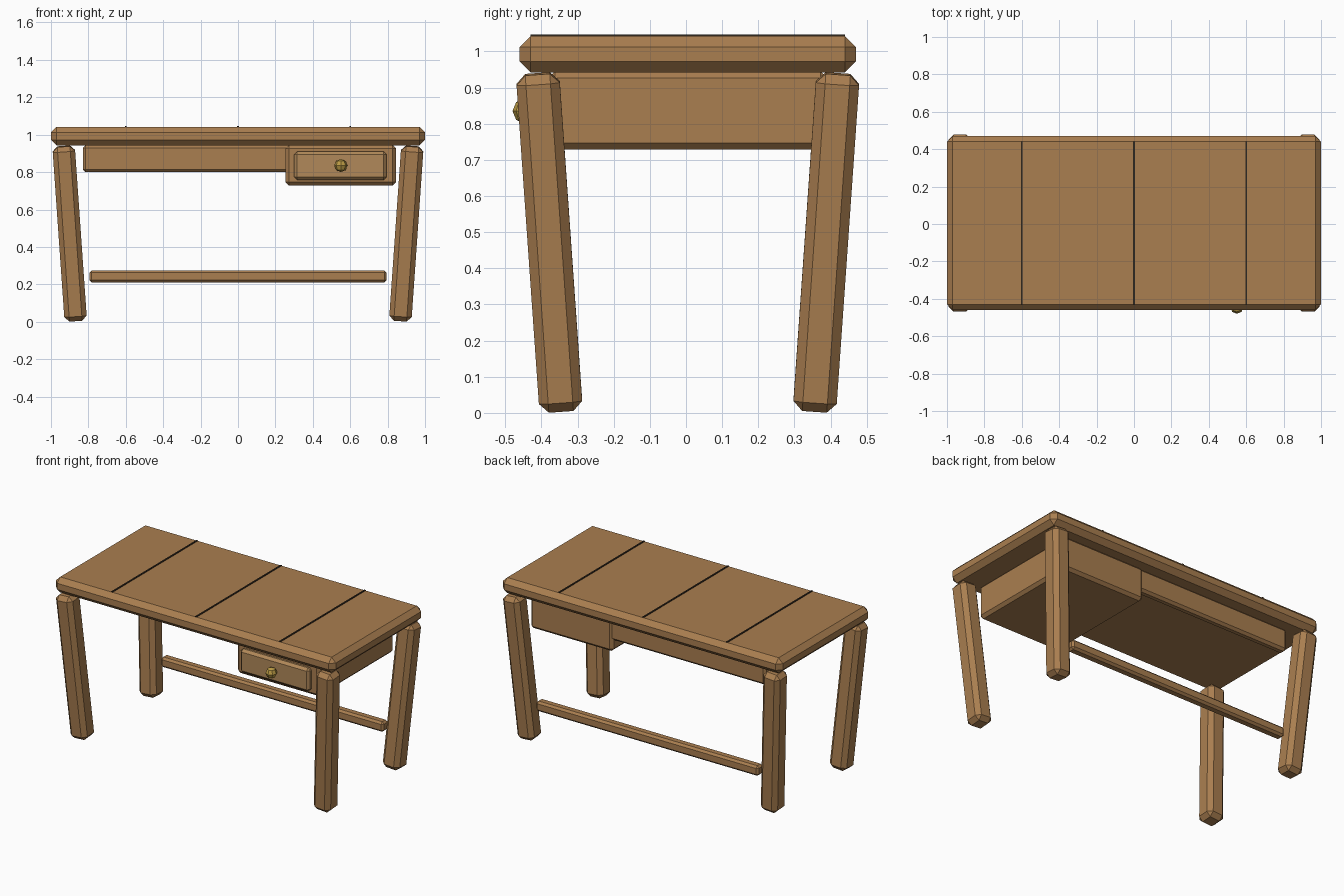
import bpy, math

if "Cube" in bpy.data.objects:
    bpy.data.objects.remove(bpy.data.objects["Cube"])

YC = 0.005  # centre line of the table body


def material(name, rgb):
    m = bpy.data.materials.new(name)
    m.diffuse_color = (*rgb, 1)
    m.use_nodes = True
    m.node_tree.nodes["Principled BSDF"].inputs["Base Color"].default_value = m.diffuse_color
    return m


WOOD = material("wood", (0.40, 0.21, 0.08))
LIGHT = material("drawer_wood", (0.44, 0.25, 0.10))
DARK = material("seam_dark", (0.03, 0.02, 0.012))
BRASS = material("brass", (0.50, 0.33, 0.06))


def block(name, lo, hi, chamfer, mat, rot=(0, 0, 0)):
    """Chamfered box between two corners, optionally tilted about its centre."""
    bpy.ops.mesh.primitive_cube_add(size=1)
    ob = bpy.context.object
    ob.name = name
    size = [b - a for a, b in zip(lo, hi)]
    for v in ob.data.vertices:
        v.co = [c * s for c, s in zip(v.co, size)]
    ob.location = [(a + b) / 2 for a, b in zip(lo, hi)]
    ob.rotation_euler = rot
    if chamfer:
        mod = ob.modifiers.new("chamfer", "BEVEL")
        mod.width = chamfer
        mod.segments = 1
    ob.data.materials.append(mat)
    return ob


# Top with dark plank seams
block("table_top", (-1, YC - 0.465, 0.942), (1, YC + 0.465, 1.042), 0.03, WOOD)
for i, x in enumerate((-0.6, 0, 0.6)):
    block(f"plank_seam_{i + 1}", (x - 0.005, YC - 0.435, 1.036),
          (x + 0.005, YC + 0.435, 1.046), 0, DARK)

# Four legs, leaning inwards towards the floor
tilt = math.radians(4)
for sx, side in ((-1, "left"), (1, "right")):
    for sy, end in ((-1, "front"), (1, "back")):
        cx, cy = sx * 0.90, YC + sy * 0.383
        block(f"{end}_{side}_leg", (cx - 0.06, cy - 0.06, 0.003),
              (cx + 0.06, cy + 0.06, 0.94), 0.026, WOOD,
              (-sy * tilt, sx * tilt, 0))

# Rear apron and stretcher
block("back_apron", (-0.83, 0.325, 0.80), (0.83, 0.38, 0.945), 0.015, WOOD)
block("back_stretcher", (-0.795, 0.342, 0.21), (0.795, 0.402, 0.275), 0.013, WOOD)

# Drawer case, front and knob
block("drawer_case", (0.255, -0.38, 0.728), (0.845, 0.39, 0.945), 0.018, WOOD)
block("drawer_front", (0.30, -0.415, 0.758), (0.795, -0.37, 0.91), 0.016, LIGHT)
bpy.ops.mesh.primitive_uv_sphere_add(segments=8, ring_count=4, radius=0.035,
                                     location=(0.55, -0.445, 0.835))
knob = bpy.context.object
knob.name = "drawer_knob"
knob.data.materials.append(BRASS)
